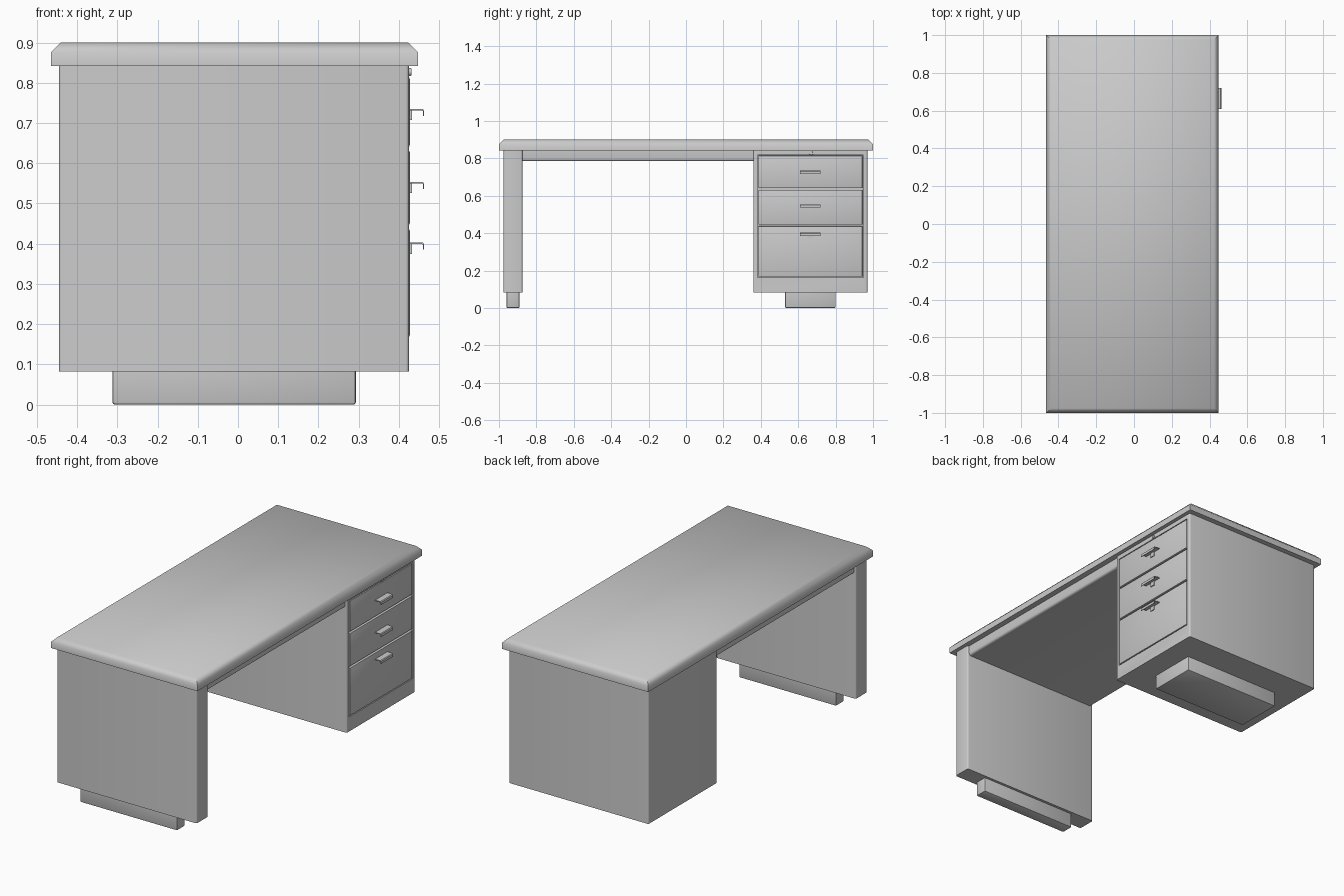
import bpy, bmesh

if "Cube" in bpy.data.objects:
    bpy.data.objects.remove(bpy.data.objects["Cube"])

X0, X1 = -0.445, 0.425            # depth of the carcass


def finish(bm, name, angle=0.7):
    bmesh.ops.recalc_face_normals(bm, faces=bm.faces[:])
    me = bpy.data.meshes.new(name)
    bm.to_mesh(me)
    bm.free()
    ob = bpy.data.objects.new(name, me)
    bpy.context.collection.objects.link(ob)
    bpy.ops.object.select_all(action='DESELECT')
    ob.select_set(True)
    bpy.context.view_layer.objects.active = ob
    bpy.ops.object.shade_smooth_by_angle(angle=angle)
    return ob


def box_bm(x, y, z, pick=None, width=0.008, segs=3):
    """Box from ranges; edges accepted by pick(edge) are bevelled."""
    bm = bmesh.new()
    bmesh.ops.create_cube(bm, size=1)
    for v in bm.verts:
        v.co = [r[0] if c < 0 else r[1] for c, r in zip(v.co, (x, y, z))]
    if pick:
        bmesh.ops.bevel(bm, geom=[e for e in bm.edges if pick(e)], offset=width,
                        segments=segs, profile=0.5, affect='EDGES')
    return bm


def upright(e):
    return abs(e.verts[0].co.z - e.verts[1].co.z) > 0.001


def above(h):
    return lambda e: all(v.co.z > h for v in e.verts)


def below(h):
    return lambda e: all(v.co.z < h for v in e.verts)


# Worktop with chamfered upper rim
finish(box_bm((-0.465, 0.447), (-1, 1), (0.842, 0.9), above(0.89), 0.024, 1),
       "worktop", 0.9)

# Slab under the top, spanning the knee space
finish(box_bm((X0 + 0.01, X1 - 0.01), (-0.88, 0.365), (0.785, 0.843),
              lambda e: below(0.8)(e) and abs(e.verts[0].co.y - e.verts[1].co.y) > 0.1,
              0.012), "underframe")

# Side panel leg and both plinth feet
finish(box_bm((X0, X1), (-0.975, -0.875), (0.082, 0.843), upright), "leg_panel")
for name, y in (("leg_foot", (-0.96, -0.89)), ("pedestal_foot", (0.53, 0.80))):
    finish(box_bm((-0.312, 0.293), y, (0, 0.083), lambda e: upright(e) or below(0.01)(e),
                  0.006, 2), name)

# Drawer pedestal with a recess in its front
bm = box_bm((X0, X1), (0.36, 0.97), (0.082, 0.843), upright)
front = max(bm.faces, key=lambda f: (f.normal.x > 0.99, f.calc_area() if f.normal.x > 0.99 else 0))
for x in (X1, X1 - 0.02):
    bmesh.ops.inset_individual(bm, faces=[front], thickness=0.001)
    c = front.calc_center_median()
    for v in front.verts:
        v.co = (x, 0.382 if v.co.y < c.y else 0.948, 0.163 if v.co.z < c.z else 0.818)
finish(bm, "pedestal")

# Drawers: front panel, hooked pull and mounting tab
hook = [(0.426, 0), (0.459, 0), (0.463, -0.004), (0.463, -0.018), (0.460, -0.018),
        (0.460, -0.006), (0.457, -0.004), (0.426, -0.004)]
drawers = (("top", 0.641, 0.814, 0.735), ("middle", 0.446, 0.632, 0.554),
           ("bottom", 0.168, 0.437, 0.403))
for name, z0, z1, hz in drawers:
    bm = box_bm((X1 - 0.021, X1 + 0.002), (0.387, 0.943), (z0, z1),
                lambda e: all(v.co.x > X1 for v in e.verts), 0.004, 2)
    finish(bm, name + "_drawer")

    bm = bmesh.new()
    f = bm.faces.new([bm.verts.new((x, 0.61, hz + z)) for x, z in hook])
    ext = bmesh.ops.extrude_face_region(bm, geom=[f])["geom"]
    bmesh.ops.translate(bm, vec=(0, 0.11, 0),
                        verts=[g for g in ext if isinstance(g, bmesh.types.BMVert)])
    bm.faces.ensure_lookup_table()
    finish(bm, name + "_pull")
    finish(box_bm((X1, 0.432), (0.65, 0.68), (hz - 0.028, hz - 0.002)), name + "_pull_tab")

# Small round lock above the drawers
bm = bmesh.new()
bmesh.ops.create_cone(bm, cap_ends=True, segments=16, radius1=0.011, radius2=0.009, depth=0.012)
for v in bm.verts:
    v.co = (X1 + v.co.z, 0.67 + v.co.y, 0.827 - v.co.x)
finish(bm, "lock")
